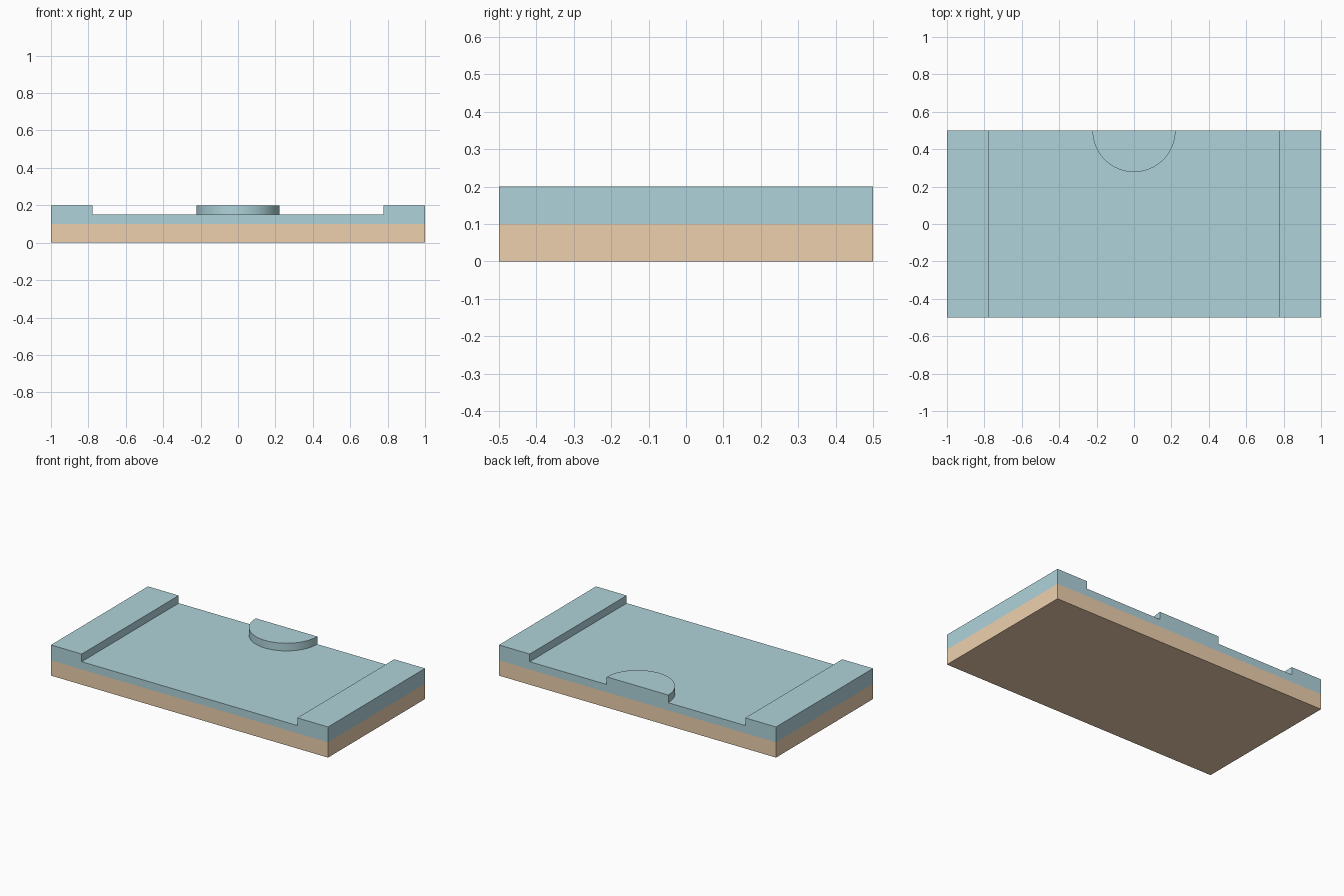
import bpy, bmesh, math

if "Cube" in bpy.data.objects:
    bpy.data.objects.remove(bpy.data.objects["Cube"])

STEP_X = 0.778   # inner edge of the raised end strips
RADIUS = 0.222   # half-round pad at the back edge


def material(name, color):
    mat = bpy.data.materials.new(name)
    mat.diffuse_color = color
    mat.use_nodes = True
    mat.node_tree.nodes["Principled BSDF"].inputs["Base Color"].default_value = mat.diffuse_color
    return mat


def prism(name, outline, z0, z1, mat):
    """Extrude a counter-clockwise xy outline from z0 to z1."""
    bm = bmesh.new()
    face = bm.faces.new([bm.verts.new((x, y, z0)) for x, y in outline])
    ext = bmesh.ops.extrude_face_region(bm, geom=[face])
    verts = [g for g in ext["geom"] if isinstance(g, bmesh.types.BMVert)]
    bmesh.ops.translate(bm, verts=verts, vec=(0, 0, z1 - z0))
    bmesh.ops.recalc_face_normals(bm, faces=bm.faces)
    mesh = bpy.data.meshes.new(name)
    bm.to_mesh(mesh)
    bm.free()
    mesh.materials.append(mat)
    obj = bpy.data.objects.new(name, mesh)
    bpy.context.collection.objects.link(obj)
    return obj


orange = material("lower_orange", (0.85, 0.63, 0.42, 1))
teal = material("upper_teal", (0.43, 0.65, 0.70, 1))
plate = [(-1, -0.5), (1, -0.5), (1, 0.5), (-1, 0.5)]

# Lower and upper layers
prism("lower_layer", plate, 0.0, 0.1, orange)
upper = prism("upper_layer", plate, 0.1, 0.2, teal)

# Recess outline: full depth, leaving the half-round pad standing
arc = [(RADIUS * math.cos(math.pi * i / 32), 0.5 - RADIUS * math.sin(math.pi * i / 32))
       for i in range(33)]
recess = ([(-STEP_X, -0.6), (STEP_X, -0.6), (STEP_X, 0.6), (RADIUS, 0.6)]
          + arc + [(-RADIUS, 0.6), (-STEP_X, 0.6)])
cutter = prism("recess_cutter", recess, 0.15, 0.3, teal)
cutter.hide_render = True

# Cut the recess, then smooth the curved wall
cut = upper.modifiers.new("recess", 'BOOLEAN')
cut.operation = 'DIFFERENCE'
cut.solver = 'EXACT'
cut.object = cutter
bpy.ops.object.select_all(action='DESELECT')
bpy.context.view_layer.objects.active = upper
upper.select_set(True)
bpy.ops.object.modifier_apply(modifier=cut.name)
bpy.data.objects.remove(cutter)
bpy.ops.object.shade_smooth_by_angle(angle=math.radians(30))
